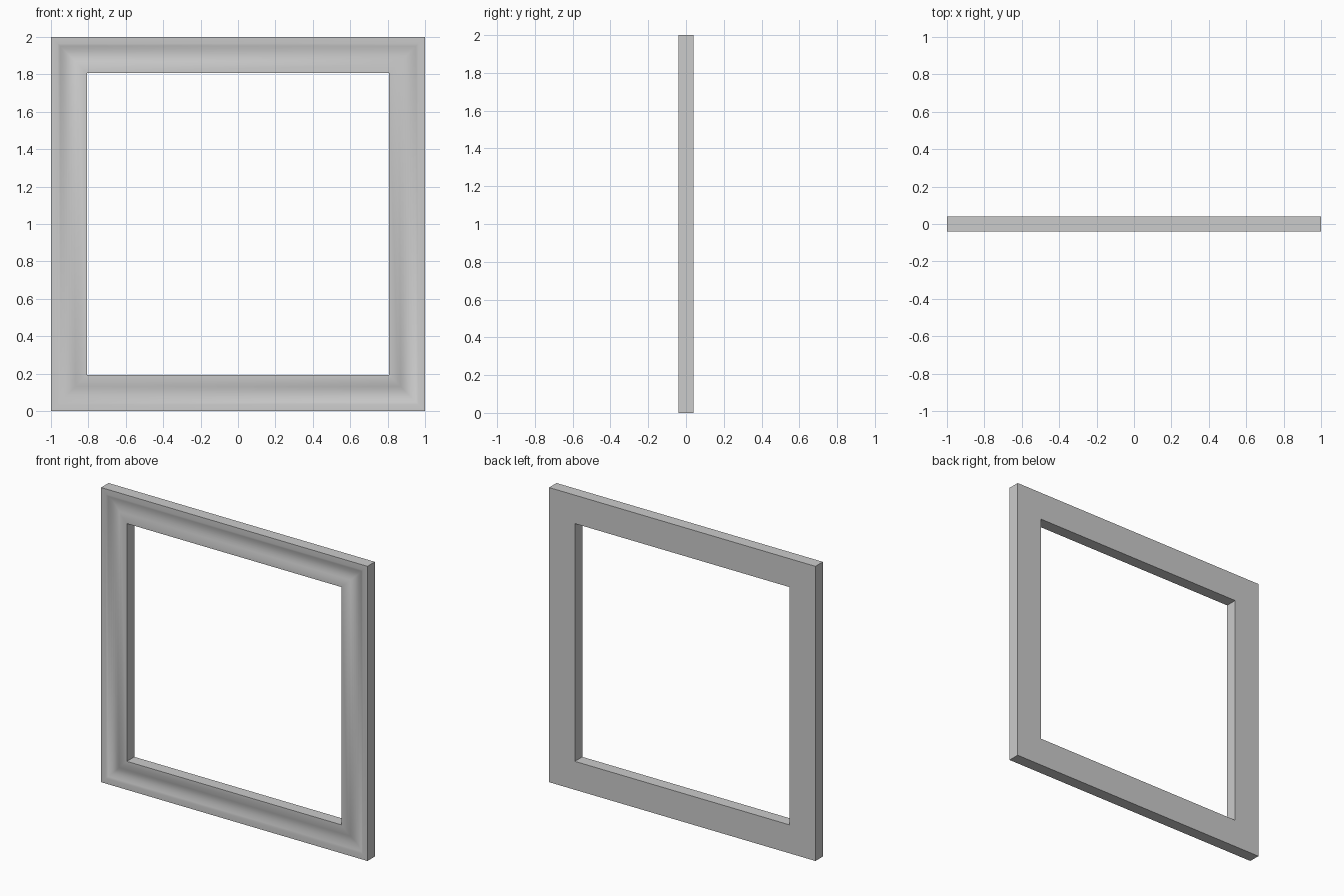
import bpy, bmesh, math

if "Cube" in bpy.data.objects:
    bpy.data.objects.remove(bpy.data.objects["Cube"])

OUT, INN = 1.0, 0.807      # half sizes of the outer edge and the opening
FRONT, BACK = -0.04, 0.04

# Moulding cross-section: (half size, y), with a shallow cove on the front
profile = [(OUT, BACK), (OUT, FRONT)]
c0, c1, depth = 0.965, 0.855, 0.016
for i in range(9):
    t = i / 8
    profile.append((c0 + (c1 - c0) * t, FRONT + depth * math.sin(math.pi * t)))
profile += [(INN, FRONT), (INN, BACK)]

# Sweep the section round four mitred corners
bm = bmesh.new()
corners = [(-1, -1), (1, -1), (1, 1), (-1, 1)]
rings = [[bm.verts.new((sx * r, y, 1 + sz * r)) for r, y in profile]
         for sx, sz in corners]
n = len(profile)
for k in range(4):
    a, b = rings[k], rings[(k + 1) % 4]
    for i in range(n):
        j = (i + 1) % n
        bm.faces.new((a[i], b[i], b[j], a[j]))
bmesh.ops.recalc_face_normals(bm, faces=bm.faces)

mesh = bpy.data.meshes.new("picture_frame")
bm.to_mesh(mesh)
bm.free()
frame = bpy.data.objects.new("picture_frame", mesh)
bpy.context.collection.objects.link(frame)
bpy.context.view_layer.objects.active = frame
frame.select_set(True)
bpy.ops.object.shade_smooth_by_angle(angle=math.radians(40))
